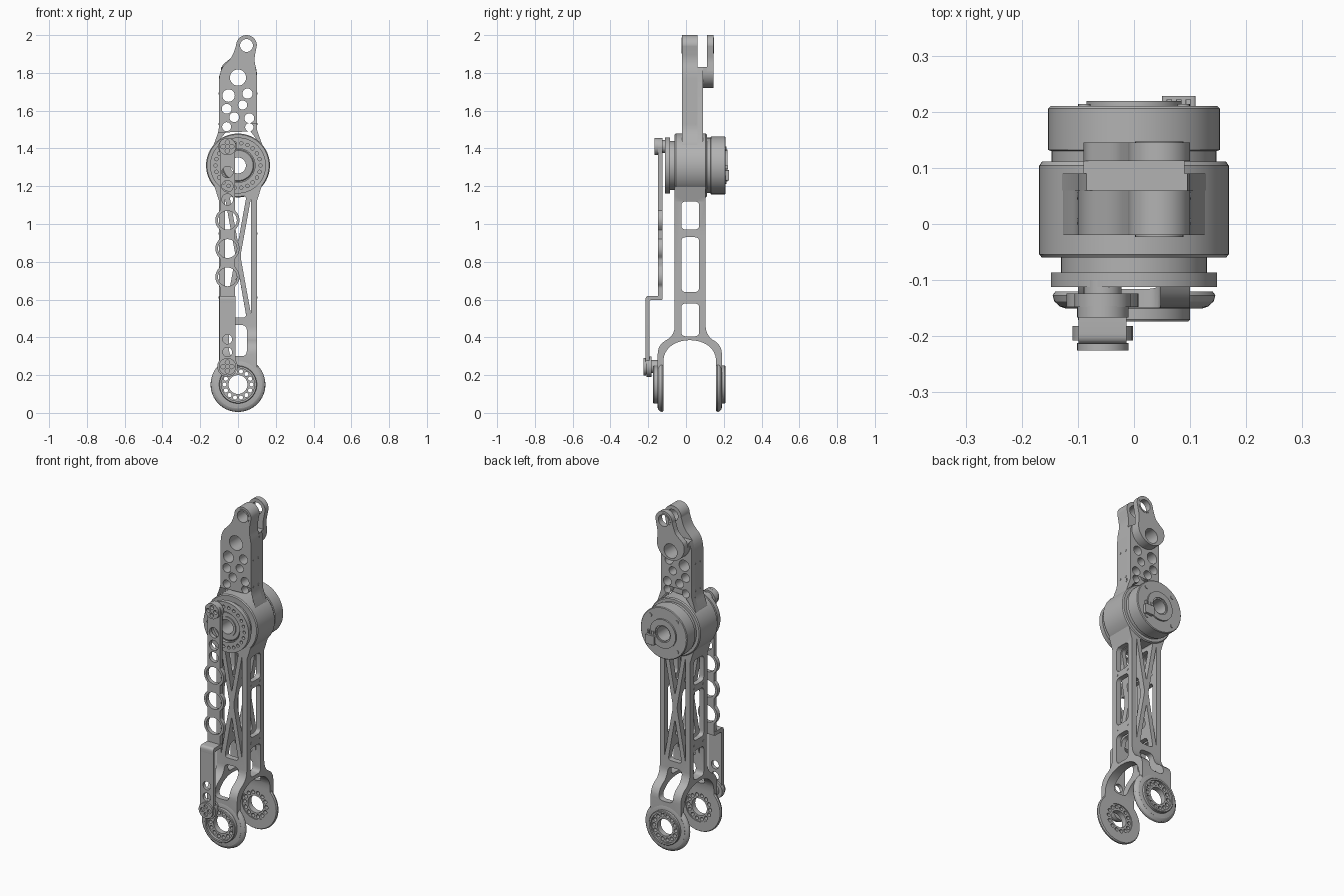
import bpy, bmesh, math
from mathutils import Vector, Matrix

if "Cube" in bpy.data.objects:
    bpy.data.objects.remove(bpy.data.objects["Cube"])

metal = bpy.data.materials.new("machined grey")
metal.use_nodes = True
metal.diffuse_color = (0.45, 0.45, 0.45, 1)
metal.node_tree.nodes["Principled BSDF"].inputs["Base Color"].default_value = (0.45, 0.45, 0.45, 1)

# Local drawing plane to world: "y" plates face front, "x" plates face the side
FACING = {"y": Matrix(((1, 0, 0), (0, 0, -1), (0, 1, 0))).to_4x4(),
          "x": Matrix(((0, 0, 1), (1, 0, 0), (0, 1, 0))).to_4x4()}


def finish(name, mesh):
    mesh.materials.clear()
    mesh.materials.append(metal)
    mesh.shade_smooth()
    mesh.set_sharp_from_angle(angle=math.radians(32))
    obj = bpy.data.objects.new(name, mesh)
    bpy.context.collection.objects.link(obj)
    return obj


def evaluated_mesh(obj):
    graph = bpy.context.evaluated_depsgraph_get()
    return bpy.data.meshes.new_from_object(obj.evaluated_get(graph))


def arc(cx, cz, r, a0=0, a1=360, n=40):
    full = abs(a1 - a0) >= 360
    return [(cx + r * math.cos(t), cz + r * math.sin(t)) for t in
            (math.radians(a0 + (a1 - a0) * i / (n if full else n - 1)) for i in range(n))]


def hole(cx, cz, r):
    return arc(cx, cz, r, n=24)


def hole_ring(cx, cz, radius, count, r):
    return [arc(x, z, r, n=12) for x, z in arc(cx, cz, radius, n=count)]


def rounded(points, radius):
    """Soften every corner of a polygon."""
    out = []
    for i, p in enumerate(points):
        p = Vector(p)
        a, b = Vector(points[i - 1]) - p, Vector(points[(i + 1) % len(points)]) - p
        d = min(radius, a.length * 0.48, b.length * 0.48)
        s, e = p + a.normalized() * d, p + b.normalized() * d
        for k in range(6):
            t = k / 5
            out.append(tuple(s * (1 - t) ** 2 + p * 2 * t * (1 - t) + e * t * t))
    return out


def window(x0, x1, z0, z1, r=0.025):
    return rounded([(x0, z0), (x1, z0), (x1, z1), (x0, z1)], r)


def plate(name, loops, d0, d1, axis="y"):
    """Extrude an outline with holes between two depths."""
    curve = bpy.data.curves.new(name, "CURVE")
    curve.dimensions, curve.fill_mode = "2D", "BOTH"
    curve.extrude = abs(d1 - d0) / 2
    for loop in loops:
        spline = curve.splines.new("POLY")
        spline.points.add(len(loop) - 1)
        for point, (u, v) in zip(spline.points, loop):
            point.co = (u, v, 0, 1)
        spline.use_cyclic_u = True
    temp = bpy.data.objects.new(name + "_outline", curve)
    bpy.context.collection.objects.link(temp)
    mesh = evaluated_mesh(temp)
    bpy.data.objects.remove(temp)
    mid = (d0 + d1) / 2
    mesh.transform(Matrix.Translation((0, mid, 0) if axis == "y" else (mid, 0, 0)) @ FACING[axis])
    bm = bmesh.new()
    bm.from_mesh(mesh)
    bmesh.ops.remove_doubles(bm, verts=bm.verts, dist=1e-5)
    bmesh.ops.recalc_face_normals(bm, faces=bm.faces)
    bm.to_mesh(mesh)
    bm.free()
    return finish(name, mesh)


def lathe(name, profile, cx, cz, steps=64):
    """Turn a closed (radius, y) profile about a y axis."""
    bm = bmesh.new()
    vs = [bm.verts.new((r, y, 0)) for r, y in profile]
    es = [bm.edges.new((vs[i - 1], vs[i])) for i in range(len(vs))]
    bmesh.ops.spin(bm, geom=vs + es, cent=(0, 0, 0), axis=(0, 1, 0), angle=math.tau, steps=steps)
    bmesh.ops.remove_doubles(bm, verts=bm.verts, dist=1e-5)
    bmesh.ops.recalc_face_normals(bm, faces=bm.faces)
    bmesh.ops.translate(bm, verts=bm.verts, vec=(cx, 0, cz))
    mesh = bpy.data.meshes.new(name)
    bm.to_mesh(mesh)
    bm.free()
    return finish(name, mesh)


HIP = 1.31      # height of the main joint
FOOT = 0.15     # height of the lower joint
MID = 0.02      # middle plane of the fork

# Upper bracket with lightening holes and a forked eye
EYE = (0.045, 1.945)
head = arc(*EYE, 0.055, 0, 180, 20)
big_hole, eye_hole = hole(0, 1.775, 0.043), hole(*EYE, 0.036)
small_holes = [hole(*h) for h in ((-.05, 1.68, .033), (.05, 1.69, .027), (.025, 1.63, .024),
               (-.06, 1.61, .026), (-.02, 1.565, .026), (.06, 1.56, .026),
               (-.06, 1.515, .024), (.06, 1.512, .022))]
base = [(-.1, 1.5), (-.135, 1.4), (.135, 1.4), (.1, 1.5)]
front_lug = rounded([(.1, 1.8), (.085, 1.87)] + head + [(-.03, 1.885), (-.085, 1.83), (-.1, 1.78)] + base, .03)
lug_foot = arc(0, 1.81, 0.09, 180, 360, 24)
plate("bracket_front", [front_lug, big_hole, eye_hole] + small_holes, -0.02, 0.06)
plate("bracket_back", [[(.1, 1.8), (.095, 1.83), (-.085, 1.83), (-.1, 1.78)] + base, big_hole]
      + small_holes, 0.06, 0.09)
plate("lug_spacer", [lug_foot + [(.09, 1.83), (-.09, 1.83)], big_hole], 0.09, 0.112)
plate("back_lug", [rounded(lug_foot + [(.085, 1.87)] + head + [(-.03, 1.885), (-.085, 1.84)], .02),
                   big_hole, eye_hole], 0.112, 0.145)
for name, y0, y1 in (("front_bush", -0.023, 0.06), ("back_bush", 0.112, 0.147)):
    lathe(name, [(.034, y0), (.043, y0), (.043, y1), (.034, y1)], *EYE, 32)

# Joint housing, motor cover and front flange, with a hollow shaft
lathe("joint_housing", [(.042, -.1), (.08, -.1), (.085, -.095), (.13, -.095), (.13, -.058),
      (.164, -.06), (.169, -.054), (.169, .104), (.164, .111), (.147, .111), (.147, .13),
      (.153, .132), (.153, .206), (.149, .21), (.085, .21), (.085, .219), (.05, .219),
      (.05, .212), (.042, .212)], 0, HIP)
plate("front_flange", [arc(0, HIP, .148, n=64), arc(0, HIP, .09)]
      + hole_ring(0, HIP, .119, 22, .009), -.112, -.086)
lathe("shaft_collar", [(.042, -.106), (.058, -.106), (.058, -.09), (.042, -.09)], 0, HIP)
for i, (x, z) in enumerate(arc(0, HIP, .125, 45, 405, 4)):
    plate(f"cover_bolt_{i}", [arc(x, z, .011, n=16)], .209, .214)
plate("connector", [window(.05, .11, 1.23, 1.285, .006)], .209, .228)
for i in range(3):
    plate(f"connector_pin_{i}", [window(.058 + i * .017, .068 + i * .017, 1.29, 1.31, .002)], .209, .222)

# Shin: front outline with truss windows, intersected with the forked side outline
ear = arc(0, FOOT, 0.125, 143, 397, 50)
truss = [[(0, .90), (.045, 1.15), (-.045, 1.15)], [(0, .76), (-.045, .505), (.045, .505)]]
truss += [[(s * .013, .83), (s * .07, 1.145), (s * .07, .515)] for s in (1, -1)]
shin = plate("shin_frame", [ear + [(.1, 1.12), (.125, 1.2), (-.125, 1.2), (-.1, 1.12)],
             arc(0, FOOT, .095), window(-.047, .047, .30, .465, .03)]
             + [rounded(t, .02) for t in truss], -.3, .3)
arch = [(MID + .14 * math.cos(t), .26 + .125 * math.sin(t) ** .8) for t in
        (math.pi * i / 24 for i in range(25))]
shoulder = rounded([(-.06, 1.22), (-.06, .41), (-.15, .36), (-.15, 0)], .07)[5:-5]
fork = [(-.06, 1.22)] + shoulder + [(-.15, 0), (-.12, 0)] + arch[::-1] + [(.16, 0), (.19, 0)]
fork += [(2 * MID - y + .004 * (z > .4), z) for y, z in shoulder[::-1]] + [(.104, 1.22)]
side = plate("side_cutter", [fork] + [window(-.025, .07, *w) for w in
             ((.405, .58), (.64, .93), (.97, 1.12))], -.3, .3, "x")
cut = shin.modifiers.new("fork", "BOOLEAN")
cut.operation, cut.solver, cut.object = "INTERSECT", "EXACT", side
mesh = evaluated_mesh(shin)
for obj in (shin, side):
    bpy.data.objects.remove(obj)
finish("shin_frame", mesh)

# Rounded ear rims and drilled bearings on both arms
rim = [(.094, -.12), (.14, -.12), (.145, -.127), (.142, -.138), (.132, -.147), (.12, -.151), (.094, -.151)]
lip = [(.087, -.12), (.1, -.12), (.1, -.17), (.097, -.174), (.087, -.174)]
for label, flip in (("front", False), ("back", True)):
    def at(y):
        return 2 * MID - y - (.005 if y < -.16 else 0) if flip else y
    lathe(label + "_ear_rim", [(r, at(y)) for r, y in rim], 0, FOOT)
    lathe(label + "_bearing_lip", [(r, at(y)) for r, y in lip], 0, FOOT)
    plate(label + "_bearing", [arc(0, FOOT, .09), arc(0, FOOT, .05)]
          + hole_ring(0, FOOT, .071, 14, .011), at(-.158), at(-.125))

# Offset push link: scalloped upper bar, step and lower bar
LX = -0.056
SCALLOPS = (1.02, .87, .72)


def half_width(z):
    bulges = [math.sqrt(max(0, .064 ** 2 - (z - c) ** 2)) for c in SCALLOPS]
    return max([.04] + bulges)


heights = [.6 + i * .008 for i in range(98)]
upper = [(LX + half_width(z), z) for z in heights] + arc(LX, 1.405, .05, 0, 180, 20)
upper += [(LX - half_width(z), z) for z in heights[::-1]]
plate("link_upper_bar", [upper] + [hole(LX, z, .05) for z in SCALLOPS]
      + [hole(LX, z, .03) for z in (1.13, 1.2, 1.275)], -.148, -.124)
plate("link_step", [rounded([(-.214, .575), (-.214, .62), (-.124, .62), (-.124, .597), (-.193, .597),
      (-.193, .575)], .018)], LX - .043, LX + .043, "x")
plate("link_lower_bar", [[(LX + .043, .6), (LX - .043, .6)] + arc(LX, .245, .043, 180, 360, 20),
      hole(LX, .39, .025), hole(LX, .322, .025)], -.214, -.193)

# Pivot pins with four-hole caps
for label, z, y0, y1, end in (("upper", 1.41, -.167, -.146, -.1), ("lower", .245, -.225, -.212, -.14)):
    plate(label + "_pin_cap", [hole(LX, z, .046)] + hole_ring(LX, z, .023, 4, .012), y0, y1)
    plate(label + "_pin_shaft", [hole(LX, z, .034)], y1, end)
plate("lower_pin_head", [hole(LX, .245, .054)], -.208, -.182)

# Small side screws on bracket and shin
for i, (y, z) in enumerate([(y, z) for z in (1.53, 1.69) for y in (.005, .05)]
                           + [(y, z) for z in (.61, .95) for y in (-.02, .066)]):
    for s in (1, -1):
        plate(f"side_screw_{i}_{'left' if s > 0 else 'right'}", [arc(y, z, .006, n=10)],
              s * .098, s * .102, "x")
